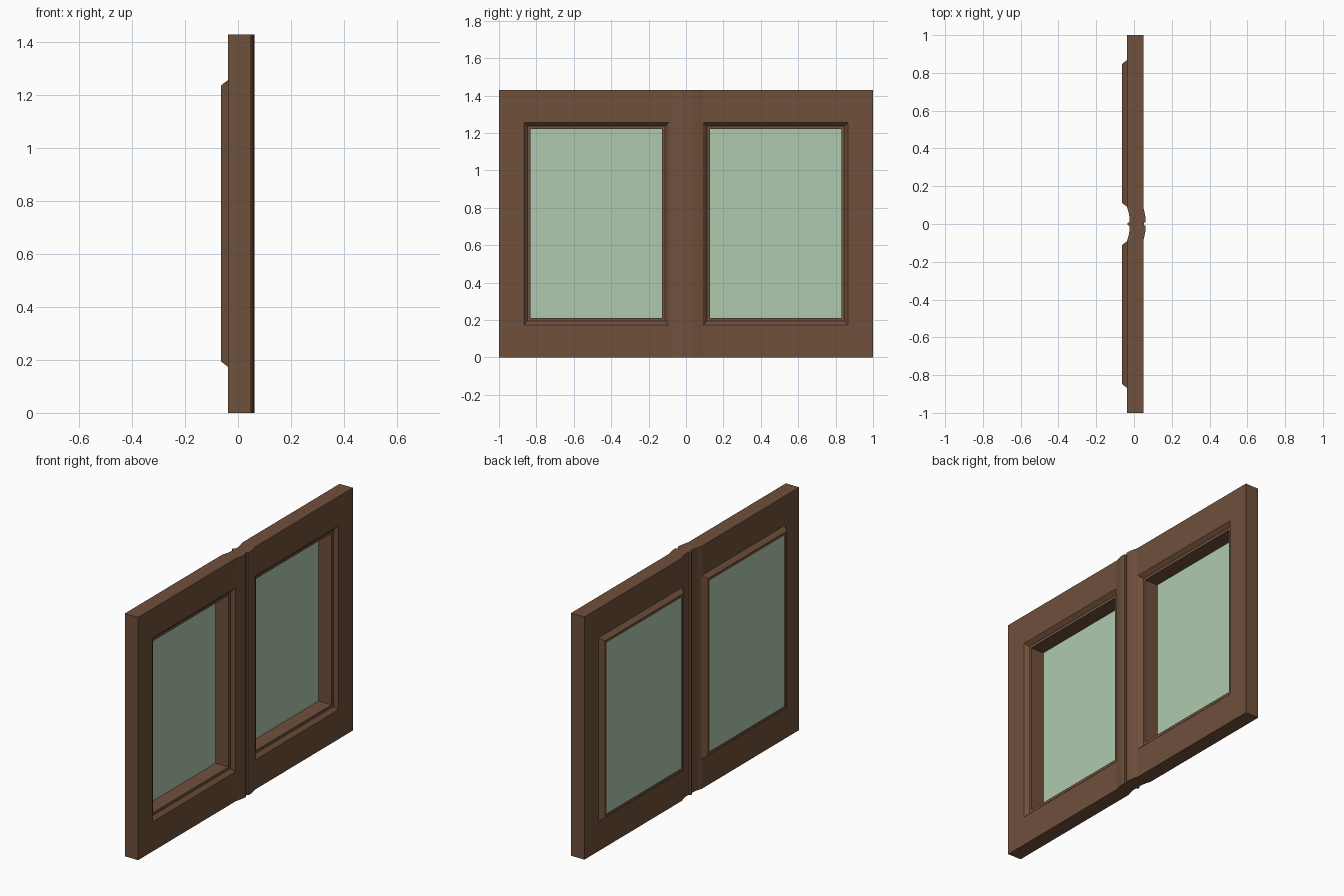
import bpy
import bmesh

if "Cube" in bpy.data.objects:
    bpy.data.objects.remove(bpy.data.objects["Cube"])

HEIGHT = 1.43
FRONT, BACK = 0.049, -0.038     # faces of the frame boards
LIP, LEDGE = -0.064, 0.028      # moulding lip and rebate ledge
STILE = 0.09                    # half width of the meeting stile
OPENING = (0.092, 0.867, 0.174, 1.257)


def material(name, colour, roughness):
    mat = bpy.data.materials.new(name)
    mat.use_nodes = True
    mat.diffuse_color = (*colour, 1)
    shader = mat.node_tree.nodes["Principled BSDF"]
    shader.inputs["Base Color"].default_value = (*colour, 1)
    shader.inputs["Roughness"].default_value = roughness
    return mat


wood = material("brown wood", (0.16, 0.08, 0.044), 0.7)
pane_green = material("pale green glass", (0.43, 0.59, 0.43), 0.3)


def finish(bm, name, mat):
    bmesh.ops.recalc_face_normals(bm, faces=bm.faces)
    mesh = bpy.data.meshes.new(name)
    bm.to_mesh(mesh)
    bm.free()
    mesh.materials.append(mat)
    obj = bpy.data.objects.new(name, mesh)
    bpy.context.collection.objects.link(obj)
    return obj


def rectangle(bm, bounds, inset, x, side):
    y0, y1, z0, z1 = bounds
    y0, y1, z0, z1 = y0 + inset, y1 - inset, z0 + inset, z1 - inset
    corners = ((y0, z0), (y1, z0), (y1, z1), (y0, z1))
    return [bm.verts.new((x, side * y, z)) for y, z in corners]


def bridge(bm, a, b):
    for i in range(len(a)):
        j = (i + 1) % len(a)
        bm.faces.new((a[i], a[j], b[j], b[i]))


def leaf_frame(name, side):
    # Boards, chamfered rebate and raised moulding as one mitred ring
    board = (STILE, 1.0, 0.0, HEIGHT)
    steps = [(board, 0, BACK), (board, 0, FRONT), (OPENING, 0, FRONT),
             (OPENING, 0.02, LEDGE), (OPENING, 0.036, LEDGE),
             (OPENING, 0.036, LIP), (OPENING, 0.02, LIP), (OPENING, 0, BACK)]
    bm = bmesh.new()
    rings = [rectangle(bm, *step, side) for step in steps]
    for i, ring in enumerate(rings):
        bridge(bm, ring, rings[(i + 1) % len(rings)])
    return finish(bm, name, wood)


def meeting_stile(name, side):
    # Bowed moulding profile, from the frame to the centre joint
    profile = [(FRONT, STILE), (0.055, 0.065), (0.06, 0.04), (0.062, 0.02),
               (0.06, 0.009), (0.052, 0.007), (0.052, 0),
               (-0.035, 0), (-0.035, 0.005), (-0.025, 0.009),
               (-0.023, 0.025), (-0.026, 0.05), (-0.031, 0.072), (BACK, STILE)]
    bm = bmesh.new()
    low, high = [[bm.verts.new((x, side * y, z)) for x, y in profile]
                 for z in (0, HEIGHT)]
    bridge(bm, low, high)
    bm.faces.new(low)
    bm.faces.new(high)
    return finish(bm, name, wood)


def glass_pane(name, side):
    bm = bmesh.new()
    a = rectangle(bm, OPENING, 0.035, -0.061, side)
    b = rectangle(bm, OPENING, 0.035, -0.057, side)
    bridge(bm, a, b)
    bm.faces.new(a)
    bm.faces.new(b)
    return finish(bm, name, pane_green)


# Two mirrored leaves
for label, side in (("front", -1), ("rear", 1)):
    leaf_frame(label + "_leaf_frame", side)
    meeting_stile(label + "_meeting_stile", side)
    glass_pane(label + "_glass_pane", side)
